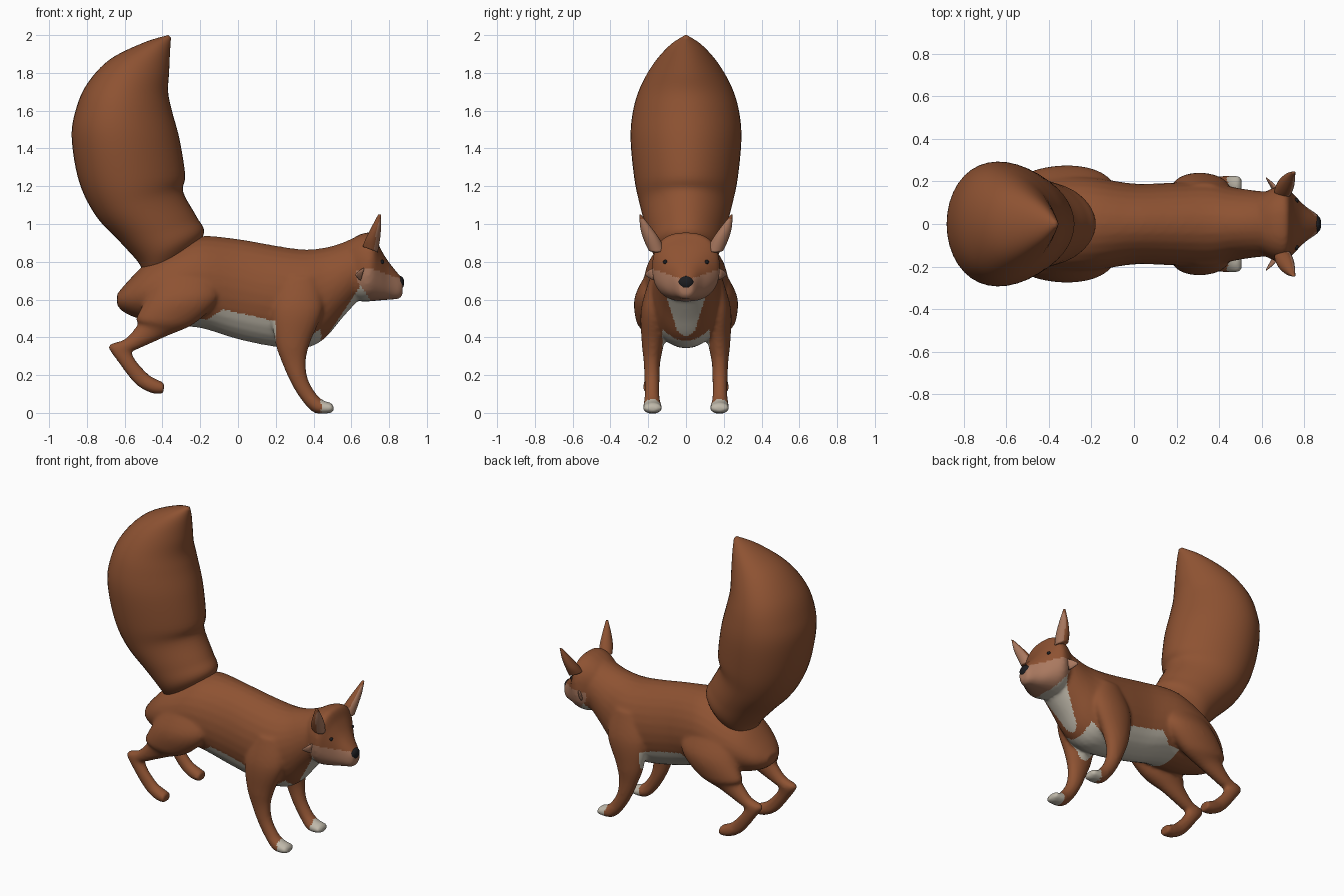
import bpy
import bmesh
import math
from mathutils import Vector

if "Cube" in bpy.data.objects:
    bpy.data.objects.remove(bpy.data.objects["Cube"])


def material(name, colour):
    mat = bpy.data.materials.new(name)
    mat.use_nodes = True
    mat.diffuse_color = (*colour, 1)
    mat.node_tree.nodes["Principled BSDF"].inputs["Base Color"].default_value = (*colour, 1)
    return mat


russet = material("russet_fur", (.27, .085, .032))
cream = material("cream_fur", (.52, .48, .40))
tan = material("tan_fur", (.40, .19, .115))
black = material("black", (.012, .012, .014))


def spline(stations, steps):
    """Catmull-Rom interpolation through the cross-section stations."""
    pts = [Vector(s) for s in stations]
    pts = [pts[0], *pts, pts[-1]]
    out = []
    for p, q, r, s in zip(pts, pts[1:], pts[2:], pts[3:]):
        for i in range(steps):
            t = i / steps
            out.append(q + (r - p) * (t / 2) + (p * 2 - q * 5 + r * 4 - s) * (t * t / 2)
                       + (q * 3 - p - r * 3 + s) * (t ** 3 / 2))
    return out + [pts[-1]]


def loft(bm, stations, side=1, power=1, egg=0, segments=28, steps=5):
    """Skin oval rings; a station is edge A (x, z), edge B (x, z), half width, y."""
    rings = []
    for ax, az, bx, bz, width, y in spline(stations, steps):
        ring = []
        for i in range(segments):
            angle = math.tau * i / segments
            c, s = math.cos(angle), math.sin(angle)
            c2 = math.copysign(abs(c) ** power, c)
            s2 = math.copysign(abs(s) ** power, s)
            ring.append(bm.verts.new((
                (ax + bx) / 2 + c2 * (ax - bx) / 2,
                side * y + width * s2 * (1 + egg * c),
                (az + bz) / 2 + c2 * (az - bz) / 2)))
        rings.append(ring)
    for lower, upper in zip(rings, rings[1:]):
        for i in range(segments):
            j = (i + 1) % segments
            bm.faces.new((lower[i], lower[j], upper[j], upper[i]))
    bm.faces.new(rings[0])
    bm.faces.new(rings[-1])


def finish(bm, name, mats, rule=None):
    bmesh.ops.recalc_face_normals(bm, faces=bm.faces)
    mesh = bpy.data.meshes.new(name)
    bm.to_mesh(mesh)
    bm.free()
    obj = bpy.data.objects.new(name, mesh)
    bpy.context.collection.objects.link(obj)
    return dress(obj, mats, rule)


def dress(obj, mats, rule=None):
    obj.data.materials.clear()
    for mat in mats:
        obj.data.materials.append(mat)
    for face in obj.data.polygons:
        face.use_smooth = True
        face.material_index = rule(face.center, face.normal) if rule else 0
    return obj


def flat(rows):
    """Stations on the centre line."""
    return [(*row, 0) for row in rows]


# Torso, neck and head profiles: top edge, bottom edge, half width
torso = flat([
    (-.64, .63, -.64, .57, .06), (-.58, .70, -.60, .53, .13),
    (-.48, .80, -.50, .49, .19), (-.35, .88, -.36, .46, .22),
    (-.2, .935, -.2, .45, .22), (0, .92, 0, .39, .19),
    (.2, .885, .2, .35, .195), (.35, .865, .36, .345, .2),
    (.46, .875, .46, .395, .175), (.55, .9, .55, .5, .16),
    (.64, .94, .64, .6, .15)])
head = flat([
    (.6, .92, .6, .61, .14), (.66, .95, .65, .59, .17),
    (.72, .95, .69, .59, .178), (.75, .88, .75, .595, .14),
    (.79, .81, .81, .6, .088), (.85, .735, .855, .605, .052),
    (.872, .71, .872, .63, .035)])

# Leg profiles: front edge, back edge, half width, sideways offset
hind_leg = [
    (-.16, .78, -.42, .76, .05, .14), (-.1, .62, -.48, .62, .09, .18),
    (-.22, .48, -.54, .5, .075, .19), (-.38, .405, -.53, .47, .052, .18),
    (-.52, .342, -.6, .39, .038, .18), (-.56, .32, -.685, .355, .037, .18),
    (-.535, .27, -.635, .27, .034, .185), (-.475, .205, -.545, .155, .034, .185),
    (-.435, .18, -.46, .105, .042, .185), (-.39, .16, -.395, .1, .042, .185)]
front_leg = [
    (.42, .72, .24, .72, .04, .15), (.45, .55, .18, .55, .07, .168),
    (.385, .38, .195, .38, .06, .175), (.36, .28, .235, .26, .044, .18),
    (.37, .18, .28, .16, .04, .18), (.415, .1, .335, .07, .04, .18),
    (.455, .065, .405, 0, .05, .178), (.495, .052, .495, 0, .05, .178),
    (.506, .035, .506, .01, .035, .178)]


def body_colour(c, n):
    """Tan muzzle, cream throat and belly, russet elsewhere."""
    muzzle = c.x > .625 and c.x + .7 * c.z > 1.12
    if muzzle:
        return 2 if c.z < .70 + .35 * abs(c.y) else 0
    if c.x > .44:
        return 1 if c.z < .42 + 1.5 * (c.x - .48) else 0
    if c.x > .2:
        return 1 if abs(c.y) < .125 and c.z < .46 else 0
    if c.x > -.08:
        return 1 if c.z < .53 - .22 * c.x else 0
    inner = c.x > -.25 and abs(c.y) < .13 and c.z < .5
    return 1 if inner or c.z < .55 + .7 * (c.x + .08) and c.x > -.2 else 0


# Body: merge the lofted parts into one smooth skin
bm = bmesh.new()
loft(bm, torso)
loft(bm, head, power=.82)
for side in (1, -1):
    loft(bm, hind_leg, side)
    loft(bm, front_leg, side)
rough = finish(bm, "rough_body", [russet])
remesh = rough.modifiers.new("merge", "REMESH")
remesh.mode = "VOXEL"
remesh.voxel_size = .011
soften = rough.modifiers.new("soften", "SMOOTH")
soften.factor = .5
soften.iterations = 7
graph = bpy.context.evaluated_depsgraph_get()
skin = bpy.data.meshes.new_from_object(rough.evaluated_get(graph))
skin.name = "body"
bpy.data.objects.remove(rough)
body = bpy.data.objects.new("body", skin)
bpy.context.collection.objects.link(body)
dress(body, [russet, cream, tan], body_colour)

# Tail: back edge, front edge, half width
tail = flat([
    (-.5, .74, -.24, .84, .13), (-.53, .8, -.18, .955, .18),
    (-.62, .9, -.22, 1.04, .205), (-.75, 1.04, -.29, 1.17, .24),
    (-.84, 1.22, -.28, 1.26, .27), (-.88, 1.45, -.31, 1.45, .29),
    (-.86, 1.6, -.35, 1.6, .277), (-.8, 1.74, -.37, 1.7, .24),
    (-.68, 1.87, -.365, 1.8, .175), (-.5, 1.96, -.36, 1.91, .09),
    (-.37, 2, -.355, 1.985, .012)])
bm = bmesh.new()
loft(bm, tail, egg=.15, segments=40, steps=6)
finish(bm, "tail", [russet])

# Ears with tan insides, and cheek tufts
ear = [(.74, .85, .66, .88, .045, .155), (.752, .92, .675, .92, .043, .182),
       (.757, .98, .705, .98, .03, .212), (.758, 1.05, .742, 1.05, .004, .243)]
tuft = [(.67, .77, .65, .70, .02, .165), (.65, .76, .635, .71, .012, .19),
        (.626, .74, .62, .73, .003, .215)]


def ear_colour(c, n):
    return 1 if n.x > .35 and c.z < 1.02 else 0


for side, word in ((1, "left"), (-1, "right")):
    bm = bmesh.new()
    loft(bm, ear, side)
    finish(bm, word + "_ear", [russet, tan], ear_colour)
    bm = bmesh.new()
    loft(bm, tuft, side, segments=10, steps=2)
    finish(bm, word + "_cheek_tuft", [tan])


def ball(name, centre, size):
    bm = bmesh.new()
    bmesh.ops.create_uvsphere(bm, u_segments=20, v_segments=12, radius=1)
    bmesh.ops.scale(bm, vec=size, verts=bm.verts)
    bmesh.ops.translate(bm, vec=centre, verts=bm.verts)
    finish(bm, name, [black])


# Nose and eyes
ball("nose", (.86, 0, .69), (.02, .04, .034))
for side, word in ((1, "left"), (-1, "right")):
    hit, spot, normal, index = body.closest_point_on_mesh((.78, side * .12, .805))
    ball(word + "_eye", spot, (.011, .011, .011))
